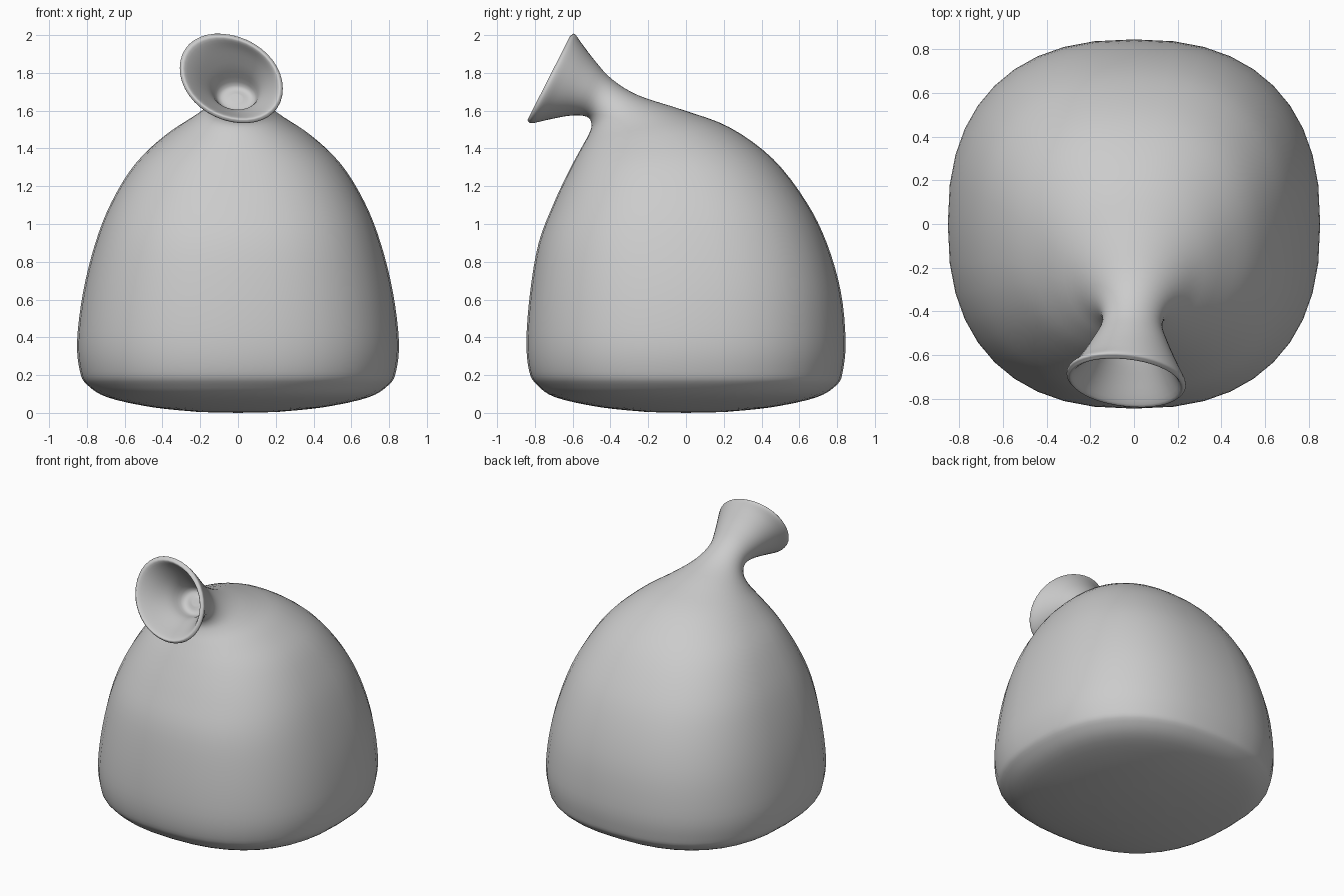
import bpy, bmesh, math
from mathutils import Vector

if "Cube" in bpy.data.objects:
    bpy.data.objects.remove(bpy.data.objects["Cube"])

SIDES = 40
STEPS = 4

# Sections as front y, front z, back y, back z, half width
BODY = [
    (-0.79, 0.15, 0.80, 0.15, 0.80),
    (-0.83, 0.22, 0.83, 0.22, 0.837),
    (-0.845, 0.38, 0.845, 0.38, 0.852),
    (-0.825, 0.64, 0.82, 0.64, 0.82),
    (-0.78, 0.90, 0.745, 0.90, 0.755),
    (-0.70, 1.11, 0.635, 1.12, 0.67),
    (-0.615, 1.29, 0.46, 1.345, 0.545),
    (-0.55, 1.41, 0.23, 1.512, 0.39),
    (-0.512, 1.48, -0.02, 1.605, 0.26),
    (-0.50, 1.53, -0.25, 1.68, 0.165),
]
MOUTH = [
    (-0.525, 1.568, -0.39, 1.765, 0.138),
    (-0.61, 1.575, -0.48, 1.86, 0.175),
    (-0.73, 1.555, -0.555, 1.955, 0.23),
    (-0.81, 1.54, -0.59, 1.998, 0.27),
    (-0.832, 1.55, -0.608, 1.995, 0.268),
]


def shaped(row, mouth=0.0):
    """Add centre x, skew and squareness to a section; mouth is 0 to 1 along the flare."""
    sq = 2 + 0.4 * min(1, max(0, (row[4] - 0.2) / 0.5))
    return [*row, -0.035 * mouth, -0.22 * mouth, sq]


def shrunk(row, f):
    """Same section scaled about its own centre, for the inner wall."""
    cy, cz = (row[0] + row[2]) / 2, (row[1] + row[3]) / 2
    return [cy + (row[0]-cy)*f, cz + (row[1]-cz)*f, cy + (row[2]-cy)*f,
            cz + (row[3]-cz)*f, row[4]*f, row[5], row[6], row[7]]


# Gently bulging underside, body, flared mouth, then back down the hollow inside
base = []
for r in (0.2, 0.45, 0.69):
    z = 0.2 * r ** 2.4
    base.append(shaped((-r, z, r, z, r)))
mouth = [shaped(row, min(1, 0.25 + 0.25 * i)) for i, row in enumerate(MOUTH)]
inner = [shrunk(mouth[i], f) for i, f in ((4, 0.92), (2, 0.84), (1, 0.78), (0, 0.68), (0, 0.2))]
sections = base + [shaped(row) for row in BODY] + mouth + inner


def blend(a, b, c, d, t):
    """Smooth interpolation between b and c."""
    return 0.5 * (2*b + (c-a)*t + (2*a-5*b+4*c-d)*t*t + (3*b-a-3*c+d)*t**3)


def refine(rows):
    out = []
    n = len(rows)
    for i in range(n - 1):
        nbrs = [rows[max(0, min(n - 1, i + k))] for k in (-1, 0, 1, 2)]
        for s in range(STEPS):
            out.append([blend(*v, s / STEPS) for v in zip(*nbrs)])
    out.append(list(rows[-1]))
    return out


def signed_pow(v, p):
    return math.copysign(abs(v) ** p, v)


def section_points(fy, fz, by, bz, width, cx, skew, sq):
    front, back = Vector((0, fy, fz)), Vector((0, by, bz))
    half = (back - front) / 2
    centre = (front + back) / 2 + Vector((cx, 0, 0))
    along = half.normalized()
    for k in range(SIDES):
        a = math.tau * k / SIDES
        x = width * signed_pow(math.cos(a), 2 / sq)
        s = signed_pow(math.sin(a), 2 / sq)
        yield centre + Vector((x, 0, 0)) + half * s + along * (skew * x)


# Loft the whole sack through the sections
bm = bmesh.new()
rings = [[bm.verts.new(p) for p in section_points(*row)] for row in refine(sections)]
for lower, upper in zip(rings, rings[1:]):
    for k in range(SIDES):
        j = (k + 1) % SIDES
        bm.faces.new((lower[k], lower[j], upper[j], upper[k]))


# Close the underside and the bottom of the mouth
def cap(ring, offset):
    tip = bm.verts.new(sum((v.co for v in ring), Vector()) / SIDES + offset)
    for k in range(SIDES):
        bm.faces.new((ring[k], ring[(k + 1) % SIDES], tip))


cap(rings[0], Vector((0, 0, -0.004)))
cap(rings[-1], Vector((0, 0.005, 0)))
bmesh.ops.recalc_face_normals(bm, faces=bm.faces)
for f in bm.faces:
    f.smooth = True

mesh = bpy.data.meshes.new("tied_sack")
bm.to_mesh(mesh)
bm.free()
sack = bpy.data.objects.new("tied_sack", mesh)
bpy.context.collection.objects.link(sack)
